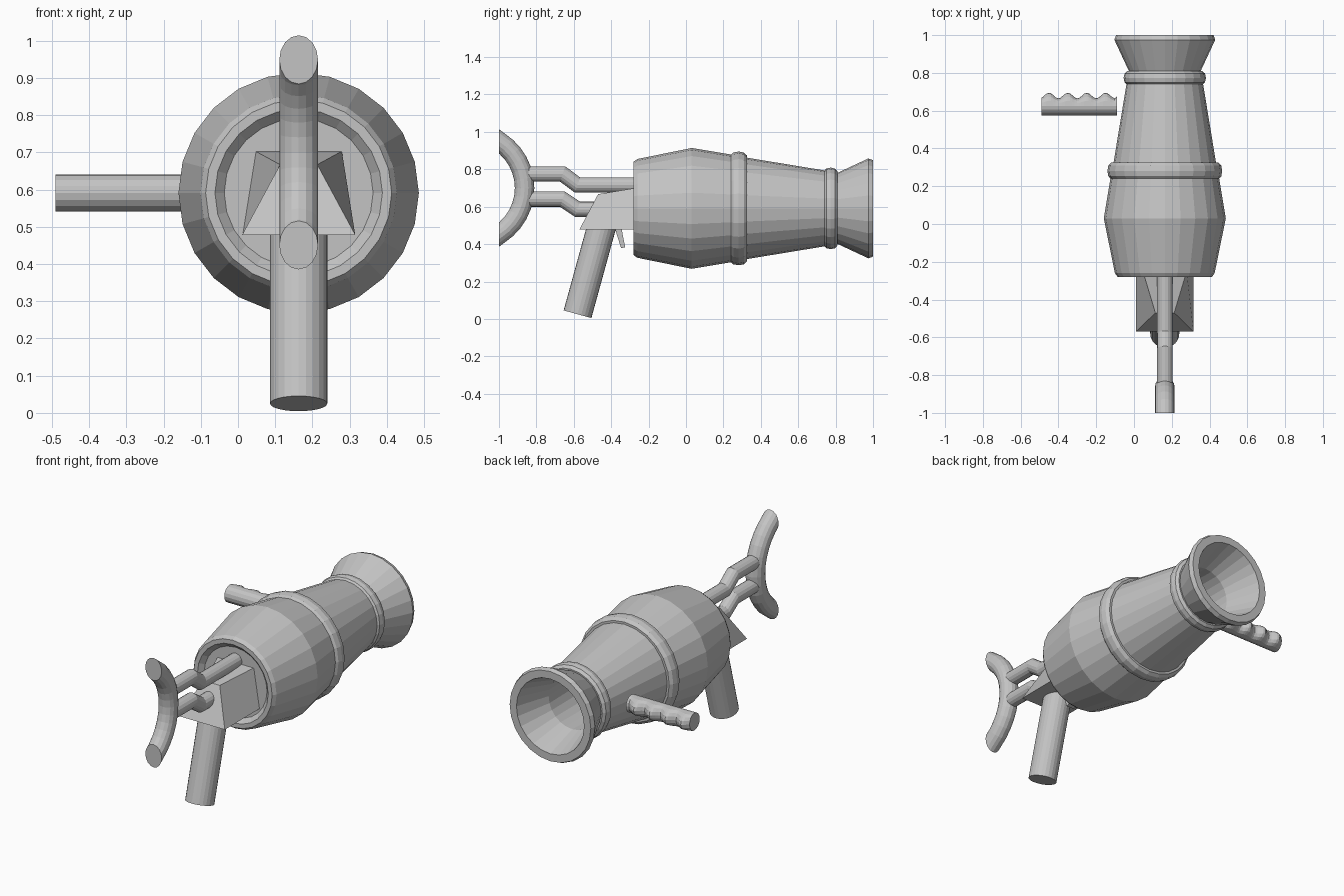
import bpy, bmesh, math
from mathutils import Vector

if "Cube" in bpy.data.objects:
    bpy.data.objects.remove(bpy.data.objects["Cube"])

CX, CZ = 0.163, 0.591          # long axis of the body
grey = bpy.data.materials.new("plain grey")
grey.diffuse_color = (0.55, 0.55, 0.55, 1)
grey.use_nodes = True
grey.node_tree.nodes["Principled BSDF"].inputs["Base Color"].default_value = grey.diffuse_color


def finish(name, bm):
    bmesh.ops.recalc_face_normals(bm, faces=bm.faces)
    me = bpy.data.meshes.new(name)
    bm.to_mesh(me)
    bm.free()
    me.materials.append(grey)
    ob = bpy.data.objects.new(name, me)
    bpy.context.collection.objects.link(ob)
    return ob


def skin(name, rings, closed=False):
    """Bridge equal-sized rings of points; cap the ends unless closed."""
    bm = bmesh.new()
    vs = [[bm.verts.new(p) for p in r] for r in rings]
    n = len(vs[0])
    pairs = list(zip(vs, vs[1:])) + ([(vs[-1], vs[0])] if closed else [])
    for a, b in pairs:
        for i in range(n):
            j = (i + 1) % n
            bm.faces.new((a[i], a[j], b[j], b[i]))
    if not closed:
        bm.faces.new(vs[0])
        bm.faces.new(vs[-1])
    return finish(name, bm)


def lathe(name, profile, sides=24, closed=False):
    """Turn (y, radius) points about the body axis."""
    rings = []
    for y, r in profile:
        rings.append([(CX + r * math.sin(2 * math.pi * i / sides), y,
                       CZ + r * math.cos(2 * math.pi * i / sides)) for i in range(sides)])
    return skin(name, rings, closed)


def tube(name, path, r, sides=16, clip_y=None):
    """Round tube along (y, z) points with mitred joints; clip_y cuts both ends flat."""
    pts = [Vector((CX, y, z)) for y, z in path]
    rings = []
    for k, p in enumerate(pts):
        din = (p - pts[max(k - 1, 0)]).normalized()
        dout = (pts[min(k + 1, len(pts) - 1)] - p).normalized()
        t = (din + dout).normalized()
        side = Vector((0, -t.z, t.y))
        stretch = 1 / max(0.5, t.dot(dout if dout.length else din))
        ring = []
        for i in range(sides):
            a = 2 * math.pi * i / sides
            q = p + Vector((r * math.cos(a), 0, 0)) + side * (r * stretch * math.sin(a))
            if clip_y is not None and k in (0, len(pts) - 1):
                q += t * ((clip_y - q.y) / t.y)
            ring.append(q)
        rings.append(ring)
    return skin(name, rings)


# Hollow body with flared muzzle and shallow recess at the rear
lathe("body", [(-0.255, 0.20), (-0.28, 0.225), (-0.28, 0.25), (-0.26, 0.264),
               (0.03, 0.323), (0.24, 0.288), (0.32, 0.272), (0.74, 0.203),
               (0.81, 0.19), (0.975, 0.267), (1.0, 0.258), (1.0, 0.215),
               (0.80, 0.15), (0.45, 0.16)])

# Raised bands
for name, y0, y1, r0, r1, top in (("large_band", 0.237, 0.325, 0.275, 0.265, 0.304),
                                  ("small_band", 0.737, 0.81, 0.195, 0.185, 0.218)):
    w = y1 - y0
    lathe(name, [(y0, r0), (y0, top - 0.02), (y0 + 0.18 * w, top - 0.005),
                 (y0 + 0.5 * w, top), (y1 - 0.18 * w, top - 0.005),
                 (y1, top - 0.02), (y1, r1)], closed=True)

# Shoulder rest: arc cut flat at the very front
R, cy, cz = 0.295, -1.158, 0.70
arc = [math.radians(-57.6 + 115.2 * i / 12) for i in range(13)]
tube("shoulder_rest", [(cy + R * math.cos(a), cz + R * math.sin(a)) for a in arc],
     0.052, clip_y=-1.0)

# Bent struts
tube("upper_strut", [(-0.86, 0.775), (-0.66, 0.775), (-0.58, 0.716), (-0.24, 0.716)], 0.041)
tube("lower_strut", [(-0.86, 0.64), (-0.66, 0.64), (-0.58, 0.586), (-0.42, 0.586)], 0.041)

# Tapered trigger housing
skin("trigger_housing", [
    [(CX + s * w, y, z) for s, w, y, z in ((-1, 0.152, -0.57, 0.478), (1, 0.152, -0.57, 0.478),
                                           (1, 0.05, -0.47, 0.667), (-1, 0.05, -0.47, 0.667))],
    [(CX + s * w, y, z) for s, w, y, z in ((-1, 0.152, -0.25, 0.478), (1, 0.152, -0.25, 0.478),
                                           (1, 0.116, -0.25, 0.703), (-1, 0.116, -0.25, 0.703))]])

# Slanted hand grip
tube("hand_grip", [(-0.58, 0.025), (-0.445, 0.516)], 0.077, 24)

# Trigger
skin("trigger", [[(CX + x, y, z) for y, z in ((-0.385, 0.5), (-0.347, 0.378),
                                              (-0.325, 0.383), (-0.348, 0.5))]
                 for x in (-0.025, 0.025)])

# Side handle with finger grooves on the muzzle side
rings = []
for k in range(33):
    x = -0.49 + 0.0125 * k
    bump = 0.055 + 0.015 * math.cos(2 * math.pi * (x + 0.45) / 0.1) if x < -0.1 else 0.05
    ring = []
    for i in range(16):
        c, s = math.cos(math.pi * i / 8), math.sin(math.pi * i / 8)
        ring.append((x, 0.625 + c * (bump if c > 0 else 0.05), CZ + 0.05 * s))
    rings.append(ring)
    if x > -0.02:
        break
skin("side_handle", rings)
